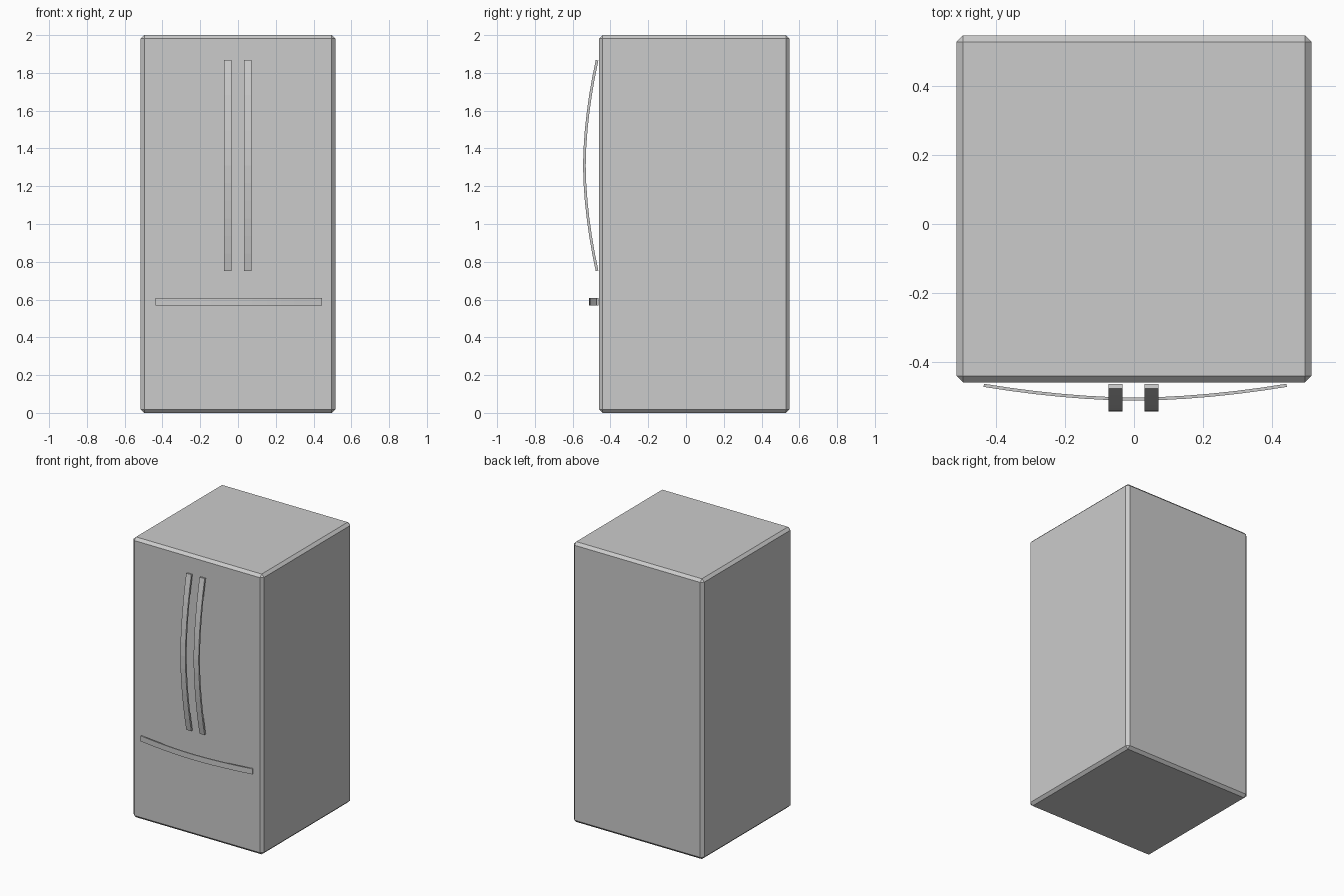
import bpy, bmesh
from mathutils import Vector, Matrix

if "Cube" in bpy.data.objects:
    bpy.data.objects.remove(bpy.data.objects["Cube"])


def finish(name, bm):
    bmesh.ops.recalc_face_normals(bm, faces=bm.faces)
    mesh = bpy.data.meshes.new(name)
    bm.to_mesh(mesh)
    bm.free()
    obj = bpy.data.objects.new(name, mesh)
    bpy.context.collection.objects.link(obj)
    return obj


def box(name, lo, hi, chamfer):
    lo, hi = Vector(lo), Vector(hi)
    bm = bmesh.new()
    size = hi - lo
    mat = Matrix.Translation((lo + hi) / 2) @ Matrix.Diagonal((*size, 1))
    bmesh.ops.create_cube(bm, size=1, matrix=mat)
    bmesh.ops.bevel(bm, geom=bm.edges[:], offset=chamfer, segments=1, affect='EDGES')
    return finish(name, bm)


def bowed_handle(name, along, across, start, end, lo, hi, y_mid, sag, thick, segs=12):
    """Flat bar swept along a bow that bulges towards -y."""
    bm = bmesh.new()
    rings = []
    for i in range(segs + 1):
        u = 2 * i / segs - 1
        s = start + (end - start) * i / segs
        y = y_mid + sag * abs(u) ** 1.8
        ring = []
        for w, d in ((lo, 0), (hi, 0), (hi, thick), (lo, thick)):
            co = Vector((0, y + d, 0))
            co[along] = s - u * d * 0.15   # ends cut square to the bow
            co[across] = w
            ring.append(bm.verts.new(co))
        rings.append(ring)
    for a, b in zip(rings, rings[1:]):
        for k in range(4):
            n = (k + 1) % 4
            bm.faces.new((a[k], a[n], b[n], b[k]))
    bm.faces.new(rings[0])
    bm.faces.new(rings[-1])
    return finish(name, bm)


# Cabinet with chamfered edges
box("cabinet", (-0.515, -0.46, 0), (0.515, 0.548, 2), 0.019)

# Pair of upright door handles
for name, x in (("left_door_handle", -0.054), ("right_door_handle", 0.051)):
    bowed_handle(name, 2, 0, 0.751, 1.868, x - 0.02, x + 0.02, -0.545, 0.067, 0.014)

# Freezer drawer handle
bowed_handle("drawer_handle", 0, 2, -0.437, 0.444, 0.569, 0.608, -0.513, 0.040, 0.009)
